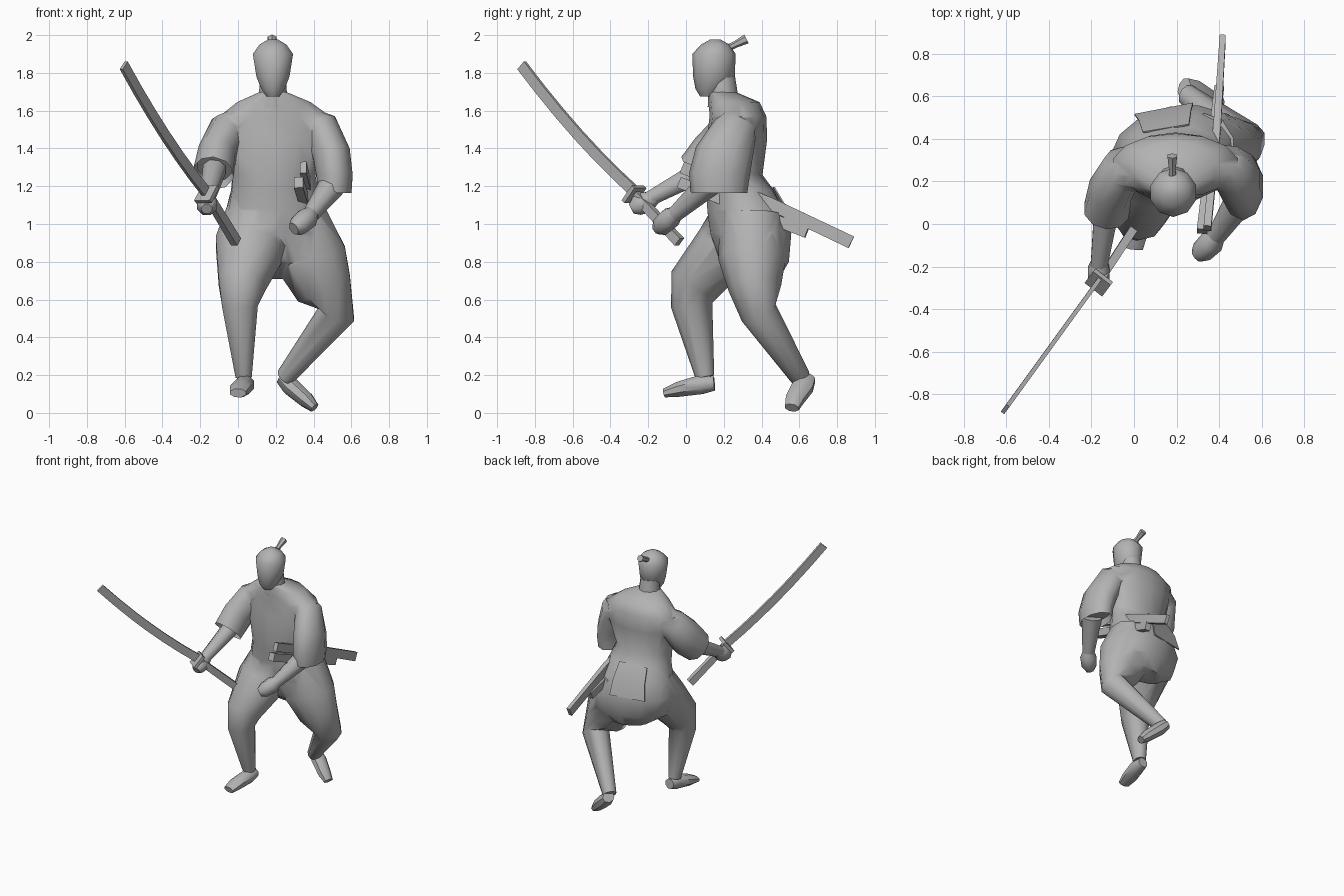
import bpy, bmesh, math
from mathutils import Vector, Matrix

grey = bpy.data.materials.new("plain grey")
grey.diffuse_color = (0.45, 0.45, 0.45, 1)


def loft(name, rings, n=10, hint=(1, 0, 0), flat=False, hollow=False):
    """Skin a path of rings (x, y, z, half width, half depth[, yaw]); n=4 is a box section."""
    pts = [Vector(r[:3]) for r in rings]
    grow = math.sqrt(2) if n == 4 else 1
    bm = bmesh.new()
    loops = []
    for i, r in enumerate(rings):
        t = (pts[min(i + 1, len(pts) - 1)] - pts[max(i - 1, 0)]).normalized()
        if flat:
            t = Vector((0, 0, 1))
        u = Vector(hint)
        if len(r) > 5:
            u = Matrix.Rotation(r[5], 3, 'Z') @ u
        u = (u - t * u.dot(t)).normalized()
        v = t.cross(u)
        loop = []
        for k in range(n):
            a = 2 * math.pi * (k + 0.5) / n
            loop.append(bm.verts.new(pts[i] + u * math.cos(a) * r[3] * grow
                                     + v * math.sin(a) * r[4] * grow))
        loops.append(loop)
    for a, b in zip(loops, loops[1:]):
        for k in range(n):
            j = (k + 1) % n
            bm.faces.new((a[k], a[j], b[j], b[k]))
    bm.faces.new(loops[0][::-1])
    end = bm.faces.new(loops[-1])
    bmesh.ops.recalc_face_normals(bm, faces=bm.faces[:])
    if hollow:  # open cuff
        bmesh.ops.inset_individual(bm, faces=[end], thickness=0.012)
        bmesh.ops.translate(bm, verts=end.verts[:], vec=-end.normal * 0.05)
    me = bpy.data.meshes.new(name)
    bm.to_mesh(me)
    bm.free()
    me.materials.append(grey)
    ob = bpy.data.objects.new(name, me)
    bpy.context.collection.objects.link(ob)
    return ob


def activate(ob):
    bpy.ops.object.select_all(action='DESELECT')
    ob.select_set(True)
    bpy.context.view_layer.objects.active = ob


# robe: torso and hips, the hips turned a little
robe = loft("robe", [
    (.185, .19, 1.70, .07, .07), (.19, .255, 1.645, .20, .135),
    (.195, .275, 1.57, .30, .15), (.195, .27, 1.45, .28, .16),
    (.19, .25, 1.26, .225, .155), (.195, .285, 1.18, .235, .18, .08),
    (.20, .315, 1.08, .265, .205, .16), (.205, .34, .95, .32, .215, .2),
    (.235, .36, .80, .30, .18, .2), (.23, .40, .71, .15, .09, .2)], n=14, flat=True)

# legs, thigh to ankle
right_leg = loft("right_leg", [
    (.10, .31, 1.04, .17, .17), (.065, .21, .88, .195, .165),
    (.02, .045, .68, .13, .14), (.01, .03, .57, .10, .11),
    (.03, .10, .19, .045, .05)])
left_leg = loft("left_leg", [
    (.33, .35, 1.04, .15, .17), (.385, .35, .82, .20, .18),
    (.455, .365, .66, .16, .14), (.525, .385, .53, .10, .10),
    (.25, .605, .19, .05, .055)])

# wide sleeves
left_sleeve = loft("left_sleeve", [
    (.34, .28, 1.53, .10, .10), (.44, .26, 1.50, .10, .12),
    (.495, .20, 1.36, .105, .155), (.512, .175, 1.25, .10, .16),
    (.51, .175, 1.165, .095, .15)], hollow=True)
right_sleeve = loft("right_sleeve", [
    (.03, .28, 1.53, .10, .10), (-.06, .25, 1.49, .10, .12),
    (-.11, .16, 1.37, .105, .14), (-.13, .06, 1.27, .11, .12)], hollow=True)

# merge the clothing into one surface
for part in (right_leg, left_leg, left_sleeve, right_sleeve):
    mod = robe.modifiers.new("join", 'BOOLEAN')
    mod.operation = 'UNION'
    mod.solver = 'EXACT'
    mod.object = part
    activate(robe)
    bpy.ops.object.modifier_apply(modifier=mod.name)
    bpy.data.objects.remove(part)

# feet
loft("right_foot", [(.04, .15, .155, .04, .04), (.035, .08, .15, .055, .055),
                    (.01, -.04, .125, .058, .043), (0, -.115, .105, .045, .025)], n=8)
loft("left_foot", [(.235, .64, .185, .05, .04), (.28, .62, .14, .06, .052),
                   (.36, .575, .07, .052, .045), (.405, .56, .027, .04, .028)],
     n=8, hint=(0, 1, 0))

# forearms and fists
loft("right_forearm", [(-.125, .10, 1.29, .065, .065), (-.165, -.20, 1.13, .042, .042)], n=8)
loft("left_forearm", [(.51, .13, 1.22, .075, .075), (.385, -.06, 1.05, .045, .045)], n=8)
loft("right_hand", [(-.16, -.16, 1.14, .035, .035), (-.165, -.21, 1.115, .055, .062),
                    (-.165, -.26, 1.095, .055, .055), (-.165, -.29, 1.08, .03, .03)], n=8)
loft("left_hand", [(.40, -.045, 1.065, .035, .035), (.365, -.085, 1.03, .06, .06),
                   (.32, -.13, .99, .055, .055), (.295, -.15, .975, .035, .035)], n=8)

# neck, head and topknot
loft("neck", [(.185, .20, 1.62, .085, .085), (.185, .19, 1.78, .07, .07)], flat=True)
loft("head", [(.185, .115, 1.675, .035, .04), (.185, .125, 1.715, .065, .075),
              (.185, .148, 1.78, .092, .11), (.185, .148, 1.90, .112, .115),
              (.185, .155, 1.95, .075, .075), (.185, .155, 1.978, .025, .025)], flat=True)
loft("topknot", [(.18, .21, 1.925, .02, .02), (.18, .26, 1.95, .018, .018),
                 (.18, .32, 1.98, .026, .026)], n=6)

# stiff board at the back of the waist, lying against the hips
loft("back_board", [(.15, .448, 1.19, .11, .004), (.145, .51, 1.08, .125, .004),
                    (.14, .54, .96, .14, .004)], n=4, hint=(.98, .19, 0))

# drawn sword: curved blade, guard, grip
across = (.8, -.6, 0)
blade = []
for i in range(7):
    s = i / 6
    blade.append((-.17 - .435 * s, -.27 - .60 * s, 1.17 + .67 * s - .13 * s * (1 - s),
                  .010, .03))
loft("blade", blade, n=4, hint=across)
loft("guard", [(-.160, -.268, 1.150, .052, .052), (-.171, -.282, 1.165, .052, .052)],
     n=4, hint=across)
loft("grip", [(-.165, -.272, 1.16, .018, .024), (-.010, -.035, .905, .02, .026)],
     n=4, hint=across)

# sheathed pieces tucked in at the waist
loft("long_scabbard", [(.345, -.02, 1.30, .018, .032), (.39, .45, 1.105, .018, .033),
                       (.417, .875, .903, .014, .034)], n=4)
loft("short_scabbard", [(.32, -.035, 1.22, .025, .03), (.40, .64, .955, .022, .03)], n=4)

# smooth shading with crisp edges
for ob in list(bpy.context.scene.objects):
    activate(ob)
    angle = 60 if ob.name == "robe" else 48
    bpy.ops.object.shade_smooth_by_angle(angle=math.radians(angle))
